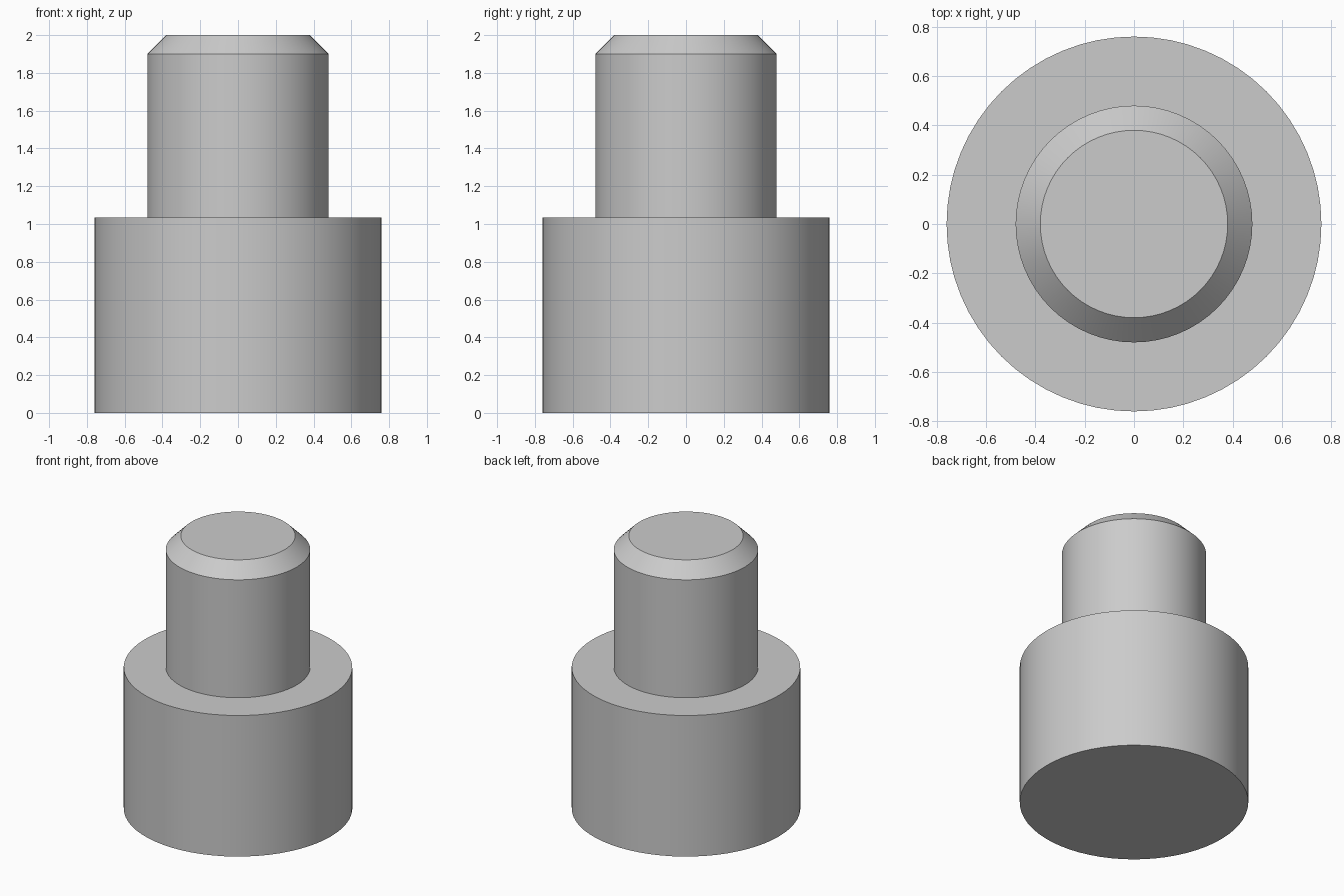
import bpy
import bmesh
import math

cube = bpy.data.objects.get("Cube")
if cube:
    bpy.data.objects.remove(cube, do_unlink=True)

SEGMENTS = 64

grey = bpy.data.materials.new("plain_grey")
grey.use_nodes = True
colour = (0.6, 0.6, 0.6, 1.0)
grey.diffuse_color = colour
grey.node_tree.nodes["Principled BSDF"].inputs["Base Color"].default_value = colour


def turned_part(name, profile):
    """Revolve (radius, height) points about z and cap both ends."""
    bm = bmesh.new()
    rings = []
    for radius, height in profile:
        angles = [2 * math.pi * i / SEGMENTS for i in range(SEGMENTS)]
        rings.append([bm.verts.new((radius * math.cos(a), radius * math.sin(a), height))
                      for a in angles])
    for low, high in zip(rings, rings[1:]):
        for i in range(SEGMENTS):
            j = (i + 1) % SEGMENTS
            bm.faces.new((low[i], low[j], high[j], high[i]))
    bm.faces.new(rings[0][::-1])
    bm.faces.new(rings[-1])
    mesh = bpy.data.meshes.new(name)
    bm.to_mesh(mesh)
    bm.free()
    mesh.materials.append(grey)
    obj = bpy.data.objects.new(name, mesh)
    bpy.context.collection.objects.link(obj)
    bpy.ops.object.select_all(action="DESELECT")
    obj.select_set(True)
    bpy.context.view_layer.objects.active = obj
    bpy.ops.object.shade_smooth_by_angle(angle=math.radians(30))
    return obj


# Wide base, narrower pin and chamfered tip as one closed stepped solid
turned_part("stepped_pin", [(0.76, 0), (0.76, 1.035), (0.48, 1.035),
                            (0.48, 1.9), (0.38, 2)])
